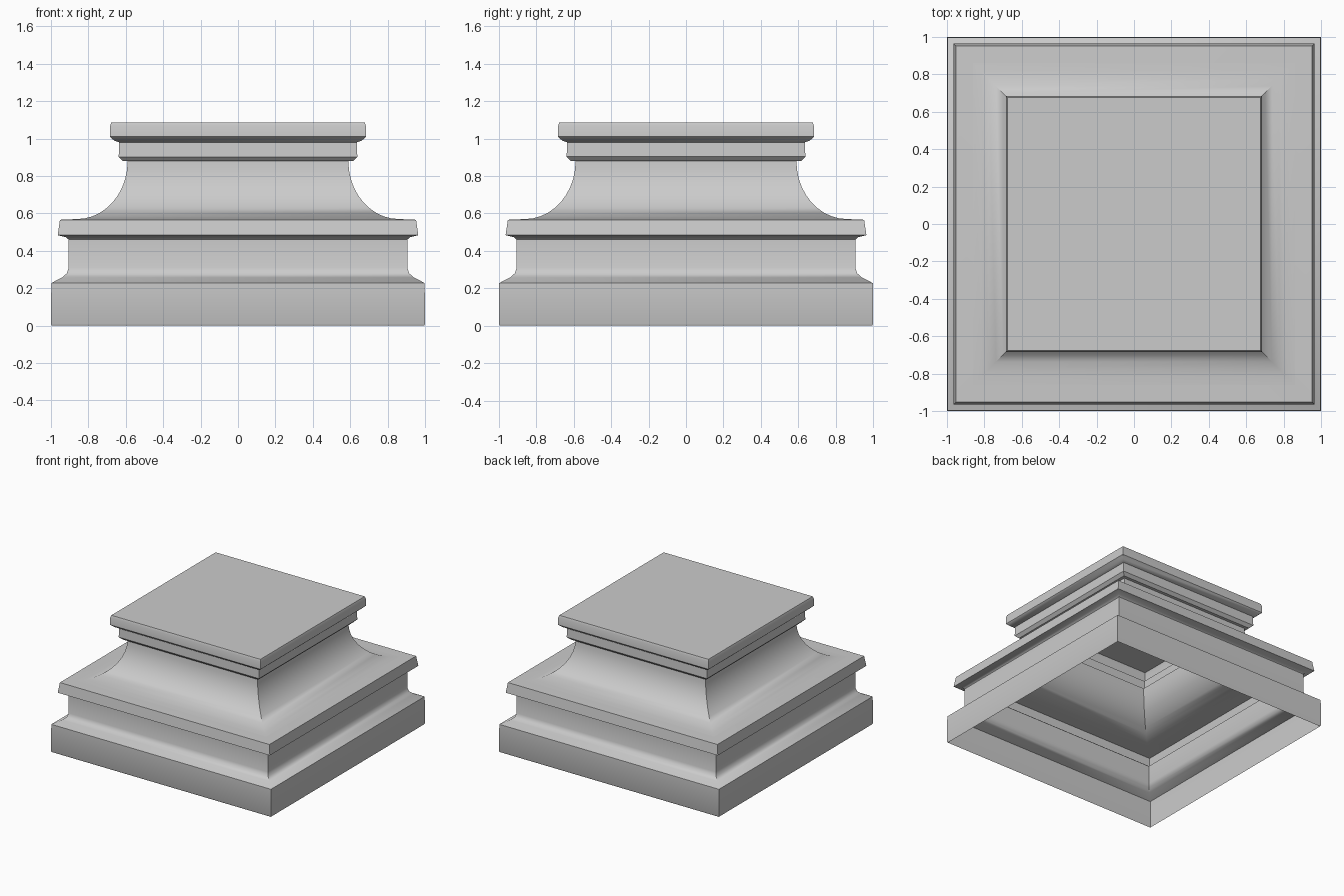
import bpy
import bmesh
import math

cube = bpy.data.objects.get("Cube")
if cube:
    bpy.data.objects.remove(cube, do_unlink=True)

# Single plain grey finish
GREY = (0.6, 0.6, 0.6, 1.0)
grey = bpy.data.materials.new("plain_grey")
grey.use_nodes = True
grey.diffuse_color = GREY
grey.node_tree.nodes["Principled BSDF"].inputs["Base Color"].default_value = GREY


def square_moulding(name, profile, closed_top=False):
    """Sweep a (half width, height) profile, bottom to top, around a mitred square."""
    bm = bmesh.new()
    corners = ((-1, -1), (1, -1), (1, 1), (-1, 1))
    rings = [[bm.verts.new((r * cx, r * cy, z)) for cx, cy in corners]
             for r, z in profile]
    for low, high in zip(rings, rings[1:]):
        for i in range(4):
            j = (i + 1) % 4
            bm.faces.new((low[i], low[j], high[j], high[i]))
    if closed_top:
        bm.faces.new(rings[-1])
    mesh = bpy.data.meshes.new(name)
    bm.to_mesh(mesh)
    bm.free()
    mesh.materials.append(grey)
    obj = bpy.data.objects.new(name, mesh)
    bpy.context.collection.objects.link(obj)
    bpy.ops.object.select_all(action='DESELECT')
    obj.select_set(True)
    bpy.context.view_layer.objects.active = obj
    bpy.ops.object.shade_smooth_by_angle(angle=math.radians(40))
    return obj


# Hollow base skirt, open underneath, with a shallow ogee shoulder
square_moulding("base_skirt", [
    (0.995, 0.0), (1.0, 0.01), (0.998, 0.228), (0.94, 0.258),
    (0.915, 0.28), (0.905, 0.31), (0.905, 0.46)])

# Projecting lower ledge
square_moulding("lower_ledge", [
    (0.905, 0.46), (0.92, 0.473), (0.964, 0.484), (0.952, 0.566), (0.86, 0.57)])

# Concave sloping body: a quarter ellipse
steps = 10
cove = []
for k in range(steps + 1):
    a = math.pi / 2 * (1 - k / steps)
    cove.append((0.86 - 0.27 * math.cos(a), 0.88 - 0.31 * math.sin(a)))
square_moulding("cove_body", cove)

# Neck band under the cap
square_moulding("neck_band", [
    (0.59, 0.88), (0.615, 0.88), (0.638, 0.903), (0.635, 0.98)])

# Flat cap plate
square_moulding("cap_plate", [
    (0.635, 0.98), (0.66, 0.988), (0.685, 1.01), (0.683, 1.07), (0.677, 1.087)],
    closed_top=True)
